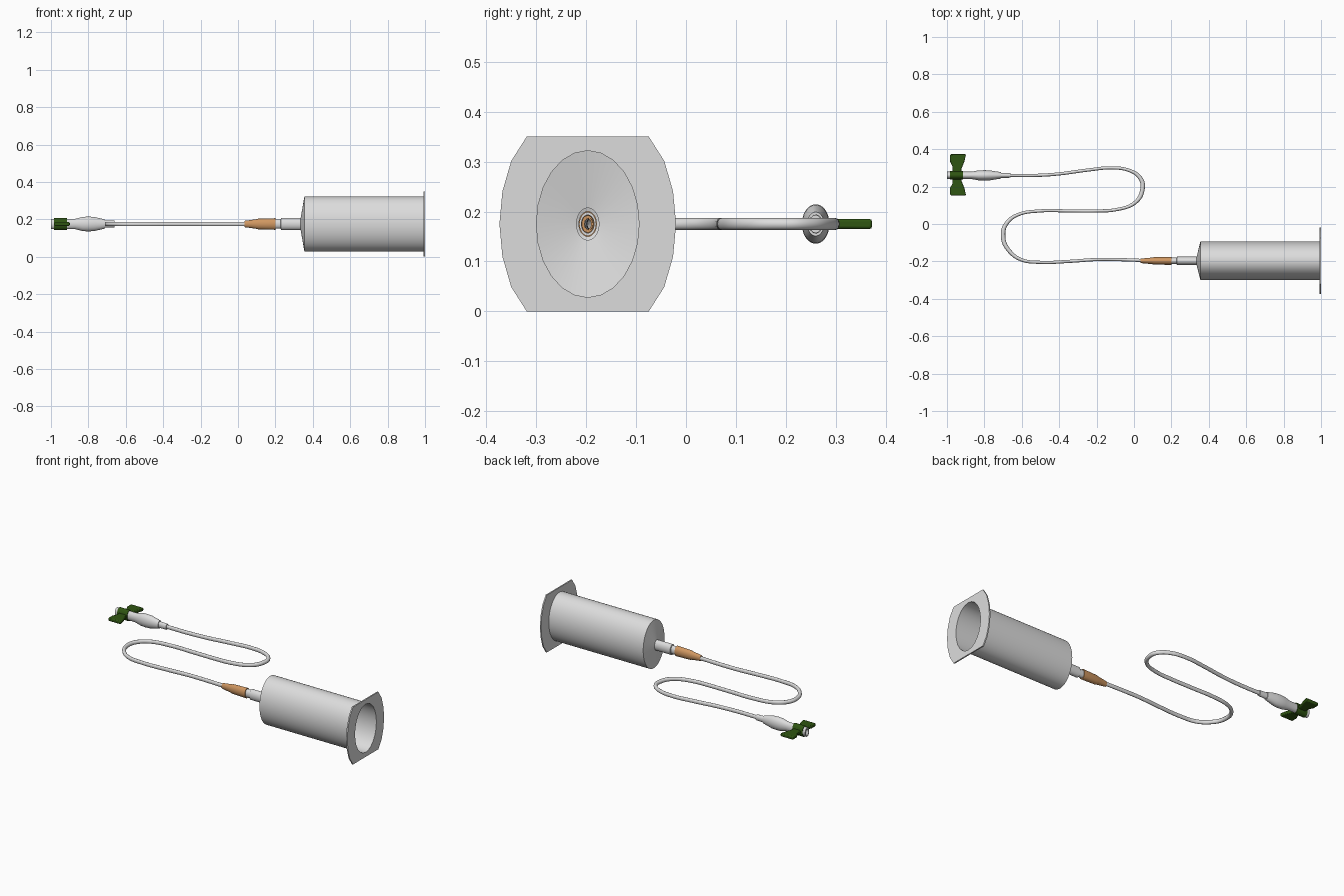
import bpy, bmesh, math

cube = bpy.data.objects.get("Cube")
if cube:
    bpy.data.objects.remove(cube, do_unlink=True)

MID = 0.175        # height of the common axis
FLAT = 0.7         # every section is narrower in y than in z
BARREL_Y, TIP_Y = -0.197, 0.26


def material(name, rgb):
    m = bpy.data.materials.new(name)
    m.use_nodes = True
    m.diffuse_color = (*rgb, 1)
    m.node_tree.nodes["Principled BSDF"].inputs["Base Color"].default_value = (*rgb, 1)
    return m


WHITE = material("pale plastic", (0.72, 0.72, 0.72))
TAN = material("tan plastic", (0.63, 0.31, 0.12))
GREEN = material("dark green plastic", (0.028, 0.09, 0.006))


def finish(name, bm, mat):
    bmesh.ops.recalc_face_normals(bm, faces=bm.faces)
    mesh = bpy.data.meshes.new(name)
    bm.to_mesh(mesh)
    bm.free()
    mesh.materials.append(mat)
    ob = bpy.data.objects.new(name, mesh)
    bpy.context.collection.objects.link(ob)
    bpy.ops.object.select_all(action='DESELECT')
    ob.select_set(True)
    bpy.context.view_layer.objects.active = ob
    bpy.ops.object.shade_smooth_by_angle(angle=math.radians(35))
    return ob


def lathe(name, profile, cy, mat, sides=48, closed=False):
    """Sweep (x, radius) pairs round the x axis; radius may depend on the angle."""
    bm = bmesh.new()
    rings = []
    for x, r in profile:
        ring = []
        for i in range(sides):
            a = math.tau * i / sides
            rad = r(a) if callable(r) else r
            ring.append(bm.verts.new((x, cy + FLAT * rad * math.cos(a),
                                      MID + rad * math.sin(a))))
        rings.append(ring)
    if closed:
        rings.append(rings[0])
    for p, q in zip(rings, rings[1:]):
        for i in range(sides):
            j = (i + 1) % sides
            bm.faces.new((p[i], p[j], q[j], q[i]))
    return finish(name, bm, mat)


# Thin-walled barrel, shallow cone end and nozzle
lathe("barrel", [(0.995, 0.147), (0.355, 0.147), (0.335, 0.032), (0.23, 0.032),
                 (0.228, 0.025), (0.19, 0.025), (0.19, 0.018), (0.23, 0.018)],
      BARREL_Y, WHITE)


# Finger flange: a disc cut flat at top and bottom
def flange_edge(a):
    return min(0.253, MID / max(abs(math.sin(a)), 0.01))


lathe("finger_flange", [(0.992, 0.147), (0.992, flange_edge),
                        (1.0, flange_edge), (1.0, 0.147)],
      BARREL_Y, WHITE, sides=24, closed=True)

# Tapered hub between the nozzle and the tube
lathe("tube_hub", [(0.2, 0.023), (0.2, 0.031), (0.105, 0.028), (0.095, 0.025),
                   (0.035, 0.017), (0.035, 0.01)], BARREL_Y, TAN)

# Flexible tube: a smooth S-shaped path
path = [(0.05, -0.195), (-0.1, -0.19), (-0.2, -0.19), (-0.35, -0.2), (-0.5, -0.205),
        (-0.6, -0.192), (-0.67, -0.14), (-0.7, -0.065), (-0.68, 0.005), (-0.62, 0.05),
        (-0.5, 0.07), (-0.35, 0.07), (-0.2, 0.07), (-0.1, 0.076), (0, 0.11),
        (0.045, 0.185), (0.03, 0.25), (-0.03, 0.288), (-0.12, 0.3), (-0.25, 0.288),
        (-0.4, 0.268), (-0.52, 0.26), (-0.68, 0.26)]
curve = bpy.data.curves.new("tube", 'CURVE')
curve.dimensions = '3D'
curve.bevel_depth = 0.012
curve.bevel_resolution = 4
curve.resolution_u = 8
spline = curve.splines.new('BEZIER')
spline.bezier_points.add(len(path) - 1)
for bp, (x, y) in zip(spline.bezier_points, path):
    bp.co = (x, y / FLAT, MID)
    bp.handle_left_type = bp.handle_right_type = 'AUTO'
curve.materials.append(WHITE)
tube = bpy.data.objects.new("tube", curve)
tube.scale.y = FLAT
bpy.context.collection.objects.link(tube)

# Connector with a swollen grip and an open end
lathe("connector", [(-0.66, 0.011), (-0.66, 0.018), (-0.71, 0.019), (-0.71, 0.024),
                    (-0.77, 0.038), (-0.8, 0.0395), (-0.83, 0.038), (-0.87, 0.028),
                    (-1.0, 0.028), (-1.0, 0.018), (-0.9, 0.016), (-0.88, 0.0)],
      TIP_Y, WHITE)

# Green collar with two flared wings
lathe("wing_collar", [(-0.915, 0.027), (-0.915, 0.033), (-0.983, 0.033), (-0.983, 0.027)],
      TIP_Y, GREEN, closed=True)

outline = [(-0.97, 0.012), (-0.97, 0.045), (-0.983, 0.07), (-0.983, 0.11),
           (-0.898, 0.11), (-0.907, 0.07), (-0.921, 0.035), (-0.921, 0.012)]
for side, label in ((1, "back"), (-1, "front")):
    bm = bmesh.new()
    face = bm.faces.new([bm.verts.new((x, TIP_Y + 0.003 + side * d, MID - 0.01))
                         for x, d in outline])
    ext = bmesh.ops.extrude_face_region(bm, geom=[face])
    bmesh.ops.translate(bm, vec=(0, 0, 0.02),
                        verts=[v for v in ext["geom"] if isinstance(v, bmesh.types.BMVert)])
    wing = finish(label + "_wing", bm, GREEN)
    bevel = wing.modifiers.new("rounded_rim", 'BEVEL')
    bevel.width = 0.005
    bevel.segments = 2
